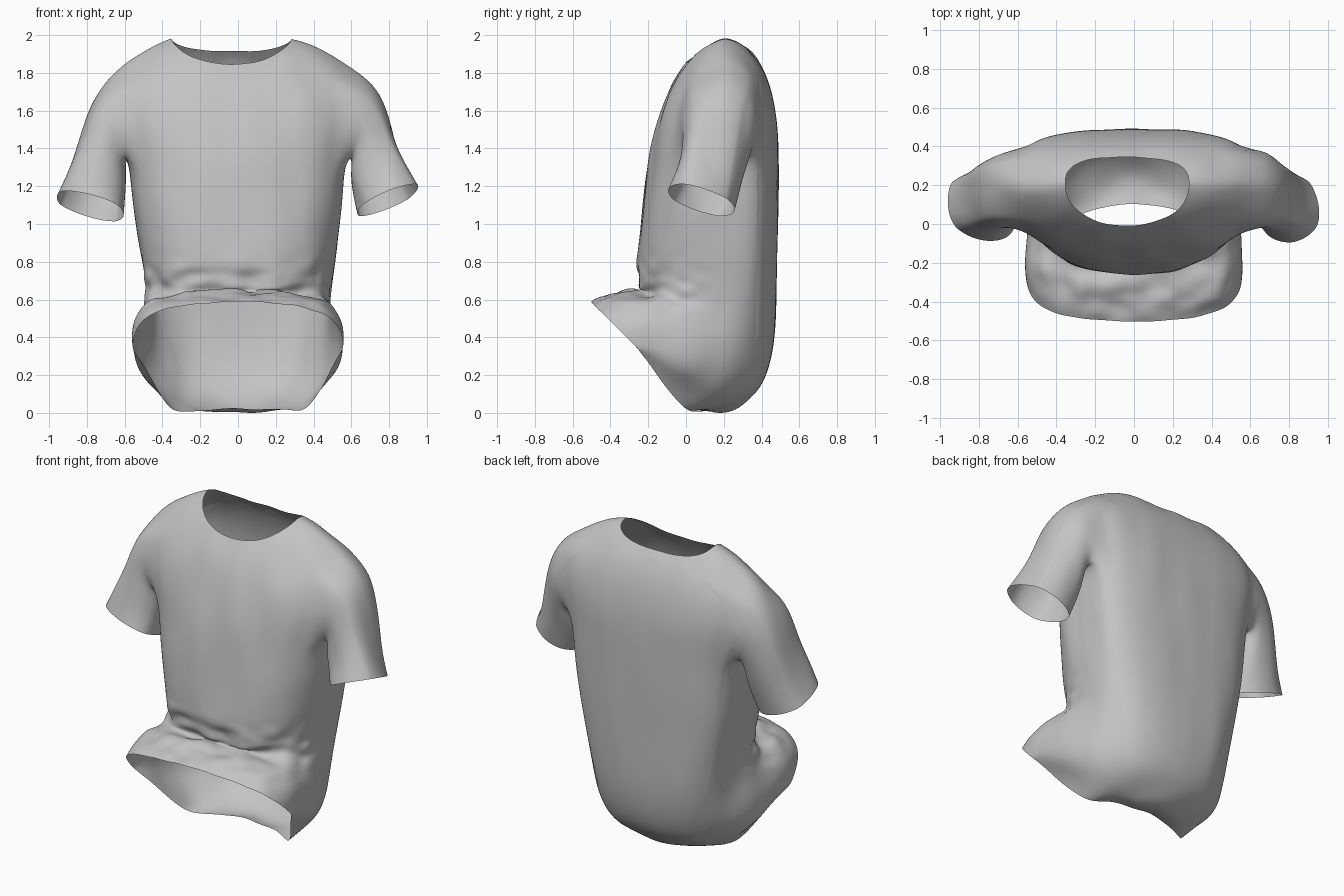
import bpy, bmesh, math
from mathutils import Vector, noise

cube = bpy.data.objects.get("Cube")
if cube:
    bpy.data.objects.remove(cube)

cloth = bpy.data.materials.new("grey cloth")
cloth.use_nodes = True
cloth.diffuse_color = (0.55, 0.55, 0.55, 1)
cloth.node_tree.nodes["Principled BSDF"].inputs["Base Color"].default_value = cloth.diffuse_color

COLS = 32
# Torso rings from collar to hem: centre x, half width, then (y, z) of front, side
# and back, then roundness of the front and back halves (1 is an ellipse)
RINGS = [
    (-.035, .32, (-.01, 1.86), (.20, 2.00), (.345, 1.93), .95, .72),
    (-.02, .45, (-.07, 1.77), (.20, 1.96), (.40, 1.86), .8, .72),
    (0, .62, (-.12, 1.66), (.20, 1.86), (.45, 1.74), .72, .65),
    (0, .64, (-.16, 1.53), (.20, 1.65), (.48, 1.59), .72, .62),
    (0, .60, (-.19, 1.40), (.20, 1.50), (.49, 1.46), .72, .62),
    (0, .57, (-.21, 1.26), (.20, 1.35), (.49, 1.32), .72, .62),
    (0, .56, (-.23, 1.10), (.18, 1.13), (.49, 1.11), .72, .62),
    (0, .53, (-.255, .90), (.17, .90), (.485, .85), .78, .62),
    (0, .49, (-.27, .74), (.12, .70), (.48, .55), .85, .65),
    (0, .49, (-.20, .64), (.05, .56), (.465, .34), .85, .72),
    (0, .55, (-.32, .67), (-.06, .46), (.40, .11), .72, .82),
    (0, .57, (-.42, .64), (-.17, .41), (.21, .0), .72, .85),
    (0, .56, (-.50, .60), (-.26, .36), (.0, .01), .72, .72),
]
TOP, BOTTOM, FRONT, BACK = 2, 5, 5, 11   # armhole rows and columns


def signed_power(value, power):
    return math.copysign(abs(value) ** power, value)


def ring_point(i, j):
    cx, w, front, side, back, front_round, back_round = RINGS[i]
    a = 2 * math.pi * j / COLS
    s, c = math.sin(a), math.cos(a)
    power = front_round if c > 0 else back_round
    across = signed_power(s, power)
    depth = abs(c) ** power
    if i == len(RINGS) - 1 and c < 0:       # hem tapers to a flat seat
        depth = min(1, (1 - abs(across)) / .36)
    fall = depth ** 1.4 if i < 2 else depth  # rounded shoulder tops
    end = front if c > 0 else back
    return Vector((cx + w * across,
                   side[0] + (end[0] - side[0]) * depth,
                   side[1] + (end[1] - side[1]) * fall))


bm = bmesh.new()
grid = [[bm.verts.new(ring_point(i, j)) for j in range(COLS)] for i in range(len(RINGS))]

# Back of the hem pulls in at the middle
for v in grid[-1][COLS // 4:3 * COLS // 4]:
    pull = max(0, 1 - (v.co.x / .38) ** 2)
    v.co += Vector((0, .11, .03)) * pull

# Torso cloth, leaving the armholes open
for i in range(len(RINGS) - 1):
    for j in range(COLS):
        mirrored = COLS - 1 - j
        if TOP <= i < BOTTOM and (FRONT <= j < BACK or FRONT <= mirrored < BACK):
            continue
        k = (j + 1) % COLS
        bm.faces.new((grid[i][j], grid[i][k], grid[i + 1][k], grid[i + 1][j]))

# Sleeve rings from shoulder to cuff: centre, outward axis, backward axis
SLEEVES = {
    1: [((.68, .18, 1.54), (.08, 0, .17), (0, .20, 0)),
        ((.705, .15, 1.37), (.12, 0, .11), (0, .19, -.02)),
        ((.74, .12, 1.25), (.14, .01, .07), (-.02, .18, -.04)),
        ((.79, .085, 1.14), (.16, .03, .055), (-.03, .18, -.06))],
    -1: [((.685, .18, 1.54), (.085, 0, .17), (0, .20, 0)),
         ((.715, .15, 1.36), (.125, 0, .11), (.01, .19, -.02)),
         ((.745, .12, 1.23), (.15, 0, .08), (.01, .18, -.04)),
         ((.78, .09, 1.11), (.18, .02, .05), (.01, .18, -.06))],
}


def add_sleeve(side):
    col = lambda j: j if side > 0 else COLS - j
    loop = [grid[TOP][col(j)] for j in range(FRONT, BACK)]
    loop += [grid[i][col(BACK)] for i in range(TOP, BOTTOM)]
    loop += [grid[BOTTOM][col(j)] for j in range(BACK, FRONT, -1)]
    loop += [grid[i][col(FRONT)] for i in range(BOTTOM, TOP, -1)]
    mid = sum((v.co for v in loop), Vector()) / len(loop)
    angles = [math.atan2(v.co.z - mid.z, v.co.y - mid.y) for v in loop]
    previous = loop
    for centre, out, back in SLEEVES[side]:
        ring = []
        for a in angles:
            p = Vector(centre) + Vector(out) * signed_power(math.sin(a), .85)
            p += Vector(back) * signed_power(math.cos(a), .85)
            p.x *= side
            ring.append(bm.verts.new(p))
        for n in range(len(loop)):
            m = (n + 1) % len(loop)
            bm.faces.new((previous[n], previous[m], ring[m], ring[n]))
        previous = ring


add_sleeve(1)
add_sleeve(-1)
bmesh.ops.recalc_face_normals(bm, faces=bm.faces)

mesh = bpy.data.meshes.new("shirt")
bm.to_mesh(mesh)
bm.free()
shirt = bpy.data.objects.new("shirt", mesh)
bpy.context.collection.objects.link(shirt)
mesh.materials.append(cloth)
bpy.context.view_layer.objects.active = shirt
shirt.select_set(True)

smooth = shirt.modifiers.new("smooth cloth", "SUBSURF")
smooth.levels = 3
bpy.ops.object.modifier_apply(modifier=smooth.name)

# Wrinkles: long soft folds, with tight bunching at the waist crease
offsets = []
for v in mesh.vertices:
    p = v.co
    bunch = math.exp(-((p.z - .68) / .11) ** 2) * max(0, min(1, (.2 - p.y) * 4))
    long_fold = noise.noise((p.x * 6, p.y * 6, p.z * 2))
    tight = noise.noise((p.x * 8 + 7, p.y * 8, p.z * 14))
    calm = .4 if p.y > .38 else 1
    offsets.append(v.normal * (.012 * calm * long_fold + .03 * bunch * tight))
for v, d in zip(mesh.vertices, offsets):
    v.co += d

# Rest the lowest point on the ground
low = min(v.co.z for v in mesh.vertices)
for v in mesh.vertices:
    v.co.z -= low

bpy.ops.object.shade_smooth()
